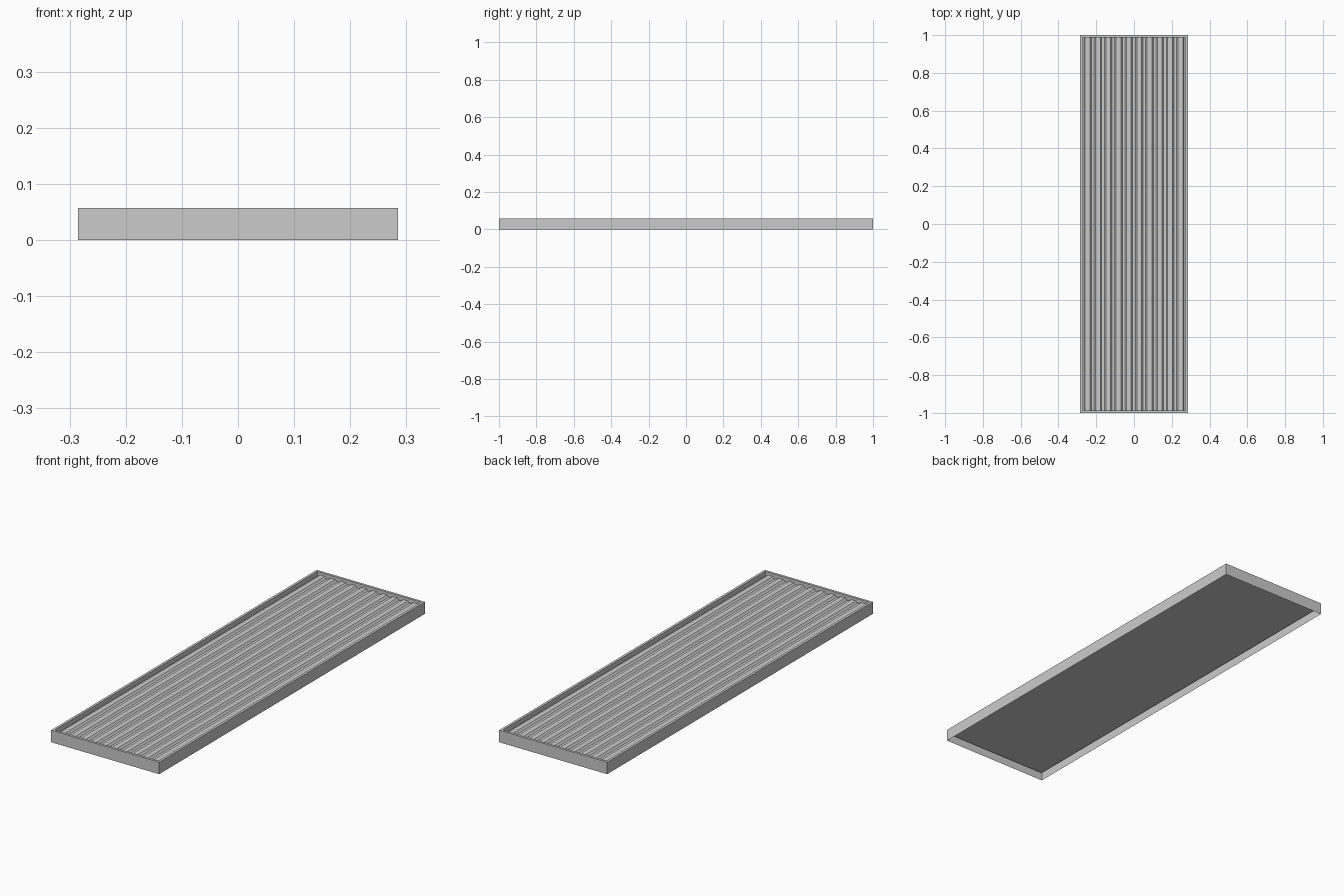
import bpy

if "Cube" in bpy.data.objects:
    bpy.data.objects.remove(bpy.data.objects["Cube"])

HX, HY, H = 0.285, 1.0, 0.057     # outer half sizes and height
T = 0.012                         # rim width
IX, IY = HX - T, HY - T           # inner half sizes
BASE, VALLEY, RIDGE = 0.030, 0.035, 0.044
RIBS = 10


def make_object(name, verts, faces):
    mesh = bpy.data.meshes.new(name)
    mesh.from_pydata(verts, [], faces)
    mesh.update()
    obj = bpy.data.objects.new(name, mesh)
    bpy.context.collection.objects.link(obj)
    return obj


def ring(hx, hy, z):
    return [(-hx, -hy, z), (hx, -hy, z), (hx, hy, z), (-hx, hy, z)]


# Folded rim: outer wall, narrow top lip, inner wall down to the panel
verts = ring(HX, HY, 0) + ring(HX, HY, H) + ring(IX, IY, H) + ring(IX, IY, BASE)
faces = []
for level in range(3):
    for i in range(4):
        a, b = level * 4 + i, level * 4 + (i + 1) % 4
        faces.append((a, b, b + 4, a + 4))
make_object("folded_rim", verts, faces)

# Ribbed panel: trapezoid rib profile above a flat underside
pitch = 2 * IX / RIBS
profile = [(-IX, BASE), (-IX, VALLEY)]
for i in range(RIBS):
    x = -IX + i * pitch
    profile += [(x + pitch * f, z) for f, z in
                ((0.13, VALLEY), (0.27, RIDGE), (0.73, RIDGE), (0.87, VALLEY))]
profile += [(IX, VALLEY), (IX, BASE)]
n = len(profile)
verts = [(x, y, z) for y in (-IY, IY) for x, z in profile]
# top strips and sides
faces = [(i, i + n, i + 1 + n, i + 1) for i in range(n - 1)]
# flat underside and end caps
faces += [(0, n - 1, 2 * n - 1, n), tuple(range(n)), tuple(reversed(range(n, 2 * n)))]
make_object("ribbed_panel", verts, faces)

# Consistent outward normals on the panel
import bmesh
mesh = bpy.data.objects["ribbed_panel"].data
bm = bmesh.new()
bm.from_mesh(mesh)
bmesh.ops.recalc_face_normals(bm, faces=bm.faces)
bm.to_mesh(mesh)
bm.free()
